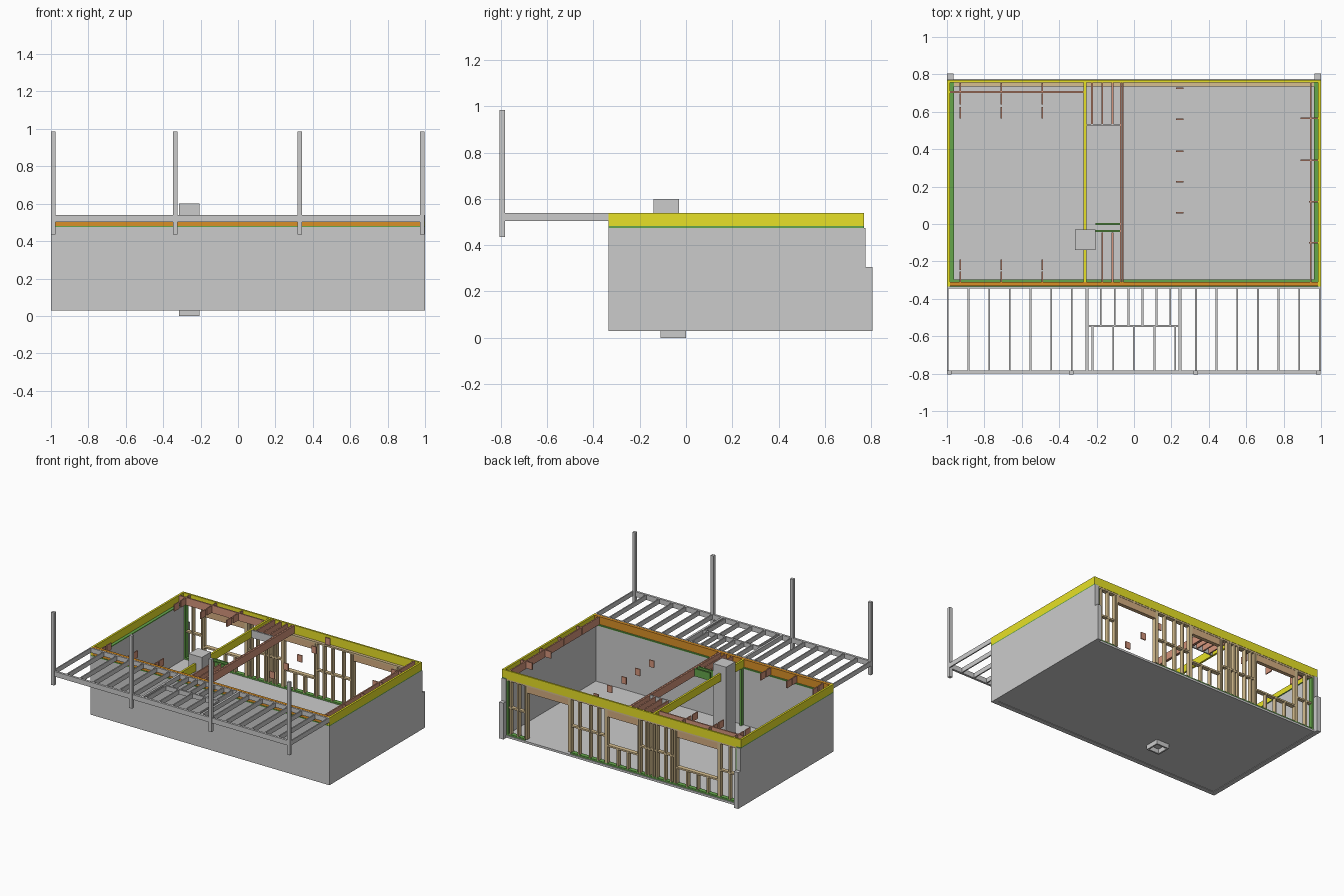
import bpy, bmesh

if "Cube" in bpy.data.objects:
    bpy.data.objects.remove(bpy.data.objects["Cube"])

COLORS = {
    "rim_yellow": (0.80, 0.75, 0.02, 1), "stud_tan": (0.68, 0.52, 0.28, 1),
    "joist_salmon": (0.66, 0.30, 0.20, 1), "rim_orange": (0.70, 0.28, 0.02, 1),
    "treated_green": (0.13, 0.38, 0.07, 1), "header_brown": (0.66, 0.42, 0.22, 1),
}
MATS = {}
for key, col in COLORS.items():
    MATS[key] = bpy.data.materials.new(key)
    MATS[key].diffuse_color = col


def boxes(name, items, mat=None):
    """One object made of axis-aligned boxes (x0, x1, y0, y1, z0, z1)."""
    bm = bmesh.new()
    for x0, x1, y0, y1, z0, z1 in items:
        for v in bmesh.ops.create_cube(bm, size=1)["verts"]:
            v.co = ((x0 + x1) / 2 + v.co.x * (x1 - x0),
                    (y0 + y1) / 2 + v.co.y * (y1 - y0),
                    (z0 + z1) / 2 + v.co.z * (z1 - z0))
    me = bpy.data.meshes.new(name)
    bm.to_mesh(me)
    bm.free()
    ob = bpy.data.objects.new(name, me)
    bpy.context.collection.objects.link(ob)
    if mat:
        me.materials.append(MATS[mat])
    return ob


def extrude_profile(name, pts, x0, x1):
    """Extrude a closed (y, z) outline along x."""
    bm = bmesh.new()
    face = bm.faces.new([bm.verts.new((x0, y, z)) for y, z in pts])
    ext = bmesh.ops.extrude_face_region(bm, geom=[face])["geom"]
    bmesh.ops.translate(bm, vec=(x1 - x0, 0, 0),
                        verts=[g for g in ext if isinstance(g, bmesh.types.BMVert)])
    bmesh.ops.recalc_face_normals(bm, faces=bm.faces)
    me = bpy.data.meshes.new(name)
    bm.to_mesh(me)
    bm.free()
    ob = bpy.data.objects.new(name, me)
    bpy.context.collection.objects.link(ob)
    return ob


FLOOR, SILL, J0, TOP = 0.05, 0.475, 0.482, 0.54   # main levels
YF, YB = -0.335, 0.775                           # house front and back

# Concrete: side walls with stepped rear ends, front wall, slab
side = [(YF, 0.03), (0.805, 0.03), (0.805, 0.305), (YB, 0.305), (YB, SILL), (YF, SILL)]
extrude_profile("left_concrete_wall", side, -1, -0.965)
extrude_profile("right_concrete_wall", side, 0.965, 1)
boxes("front_concrete_wall", [(-0.965, 0.965, YF, -0.30, 0.03, SILL)])
boxes("floor_slab", [(-0.965, 0.965, -0.30, YB, 0.034, FLOOR)])

# Open pit frame below the slab, chimney above it
px0, px1, py0, py1, t = -0.315, -0.205, -0.11, 0.0, 0.012
boxes("pit_frame", [(px0, px0 + t, py0, py1, 0, 0.034), (px1 - t, px1, py0, py1, 0, 0.034),
                    (px0 + t, px1 - t, py0, py0 + t, 0, 0.034),
                    (px0 + t, px1 - t, py1 - t, py1, 0, 0.034)])
boxes("chimney", [(px0, px1, -0.14, -0.03, FLOOR, 0.60)])

# Treated sill plates on the concrete
boxes("sill_plates", [(-1, -0.962, YF, 0.77, SILL, J0), (0.962, 1, YF, 0.77, SILL, J0),
                      (-0.962, 0.962, YF, -0.297, SILL, J0)], "treated_green")

# Rim boards
boxes("side_and_back_rims", [(-1, -0.985, YF, 0.77, J0, TOP), (0.985, 1, YF, 0.77, J0, TOP),
                             (-0.985, 0.985, 0.757, 0.77, SILL, TOP)], "rim_yellow")
boxes("front_rim", [(-0.985, 0.985, -0.332, -0.310, J0, TOP)], "rim_orange")

# Interior beams
boxes("yellow_beam", [(-0.27, -0.255, -0.31, 0.757, J0, TOP)], "rim_yellow")
boxes("main_double_joist", [(-0.075, -0.066, -0.31, 0.757, J0, TOP),
                            (-0.064, -0.055, -0.31, 0.757, J0, TOP)], "joist_salmon")
boxes("edge_joists", [(-0.985, -0.27, 0.700, 0.710, J0, TOP),
                      (0.940, 0.950, -0.31, 0.757, J0, TOP)], "joist_salmon")

# Stair bay joists and headers
boxes("stair_bay_joists",
      [(x - .005, x + .005, 0.535, 0.757, J0, TOP) for x in (-0.225, -0.17, -0.115)] +
      [(x - .005, x + .005, -0.31, -0.045, J0, TOP) for x in (-0.17, -0.115)], "joist_salmon")
boxes("stair_bay_header", [(-0.255, -0.075, 0.525, 0.535, J0, TOP)])
boxes("stair_bay_green_headers", [(-0.205, -0.075, y - .006, y + .006, J0, TOP)
                                  for y in (0.0, -0.038)], "treated_green")

# Blocking between joists
blk = []
for x in (-0.93, -0.71, -0.49):
    for y0, y1 in ((0.565, 0.625), (0.640, 0.698), (0.712, 0.755), (-0.245, -0.19), (-0.31, -0.255)):
        blk.append((x - .004, x + .004, y0, y1, J0 + .004, TOP - .002))
for y in (0.565, 0.34, 0.12, -0.10):
    x0 = 0.89 if y == 0.34 else 0.935 if y < 0.34 else 0.89
    blk.append((x0, 0.985, y - .004, y + .004, J0 + .004, TOP - .002))
for y in (0.725, 0.56, 0.39, 0.225, 0.06):
    blk.append((0.225, 0.265, y - .004, y + .004, J0 + .004, TOP - .002))
boxes("blocking", blk, "joist_salmon")

# Rear stud wall with a doorway and two windows
W0, W1 = 0.735, 0.768
PL, TP = 0.062, 0.463                            # top of sole plate, bottom of top plate
openings = {"door": (0.45, 0.79, None), "middle": (-0.13, 0.12, 0.20), "left": (-0.80, -0.46, 0.19)}
studs = [(-0.90, PL, TP), (0.87, PL, TP), (0.935, PL, TP)]
studs += [(x, PL, TP) for x in (0.36, 0.27, 0.20, -0.20, -0.225, -0.26, -0.29, -0.36, -0.41)]
heads, sills = [], []
for x0, x1, zs in openings.values():
    studs += [(x, PL, TP) for x in (x0 - .006, x0 - .02, x1 + .006, x1 + .02)]
    heads.append((x0 - .012, x1 + .012, W0 + .003, W1 - .002, 0.413, TP))
    if zs:
        sills.append((x0, x1, W0, W1, zs - .012, zs))
        n = round((x1 - x0) / 0.08)
        studs += [(x0 + (x1 - x0) * i / n, PL, zs - .012) for i in range(1, n)]
boxes("rear_studs", [(x - .006, x + .006, W0, W1, a, b) for x, a, b in studs], "stud_tan")
boxes("window_sills", sills, "stud_tan")
boxes("opening_headers", heads, "header_brown")
boxes("top_plate", [(-0.965, 0.965, W0, W1, TP, SILL)], "stud_tan")
boxes("mid_wall_blocking", [(a, b, W0 + .003, W1 - .003, 0.255, 0.267) for a, b in
                            ((0.81, 0.95), (0.14, 0.43), (-0.44, -0.15), (-0.95, -0.82))], "stud_tan")
boxes("treated_plates_and_posts", [
    (-0.965, 0.43, W0, W1, FLOOR, PL), (0.81, 0.965, W0, W1, FLOOR, PL),
    (-0.965, -0.953, W0, W1, PL, TP), (0.953, 0.965, W0, W1, PL, TP),
    (-0.27, -0.255, -0.30, -0.275, FLOOR, J0)], "treated_green")

# Deck frame: ledger, outer beam, framed stair opening, joists
D0, YD, HY = 0.505, -0.795, -0.545
jt = 0.0045
boxes("deck_ledger", [(-1, 1, -0.345, YF, D0, TOP)])
boxes("deck_outer_beam", [(-1, 0.995, YD - .005, YD + .012, 0.502, TOP)])
boxes("deck_opening_header", [(-0.25, 0.25, HY - .006, HY + .006, D0, TOP)])
joists = []
for i in range(19):
    x = -0.995 + i * 0.1105
    if abs(x) > 0.26:
        joists.append((x - jt, x + jt, YD + .01, -0.345, D0, TOP))
    else:
        joists.append((x - jt, x + jt, YD + .01, HY - .006, D0, TOP))
for x in (-0.25, 0.245):
    joists.append((x - .008, x + .008, YD + .01, -0.345, D0, TOP))
for i in range(6):
    x = -0.178 + i * 0.0745
    joists.append((x - jt, x + jt, HY + .006, -0.345, D0, TOP))
boxes("deck_joists", joists)

# Deck posts
boxes("deck_posts", [(x - .012, x + .012, -0.805, -0.782, 0.435, 0.985)
                     for x in (-0.988, -0.335, 0.33, 0.985)])

for m in bpy.data.materials:
    if m.users and not m.is_grease_pencil:
        m.use_nodes = True
        m.node_tree.nodes["Principled BSDF"].inputs["Base Color"].default_value = m.diffuse_color
